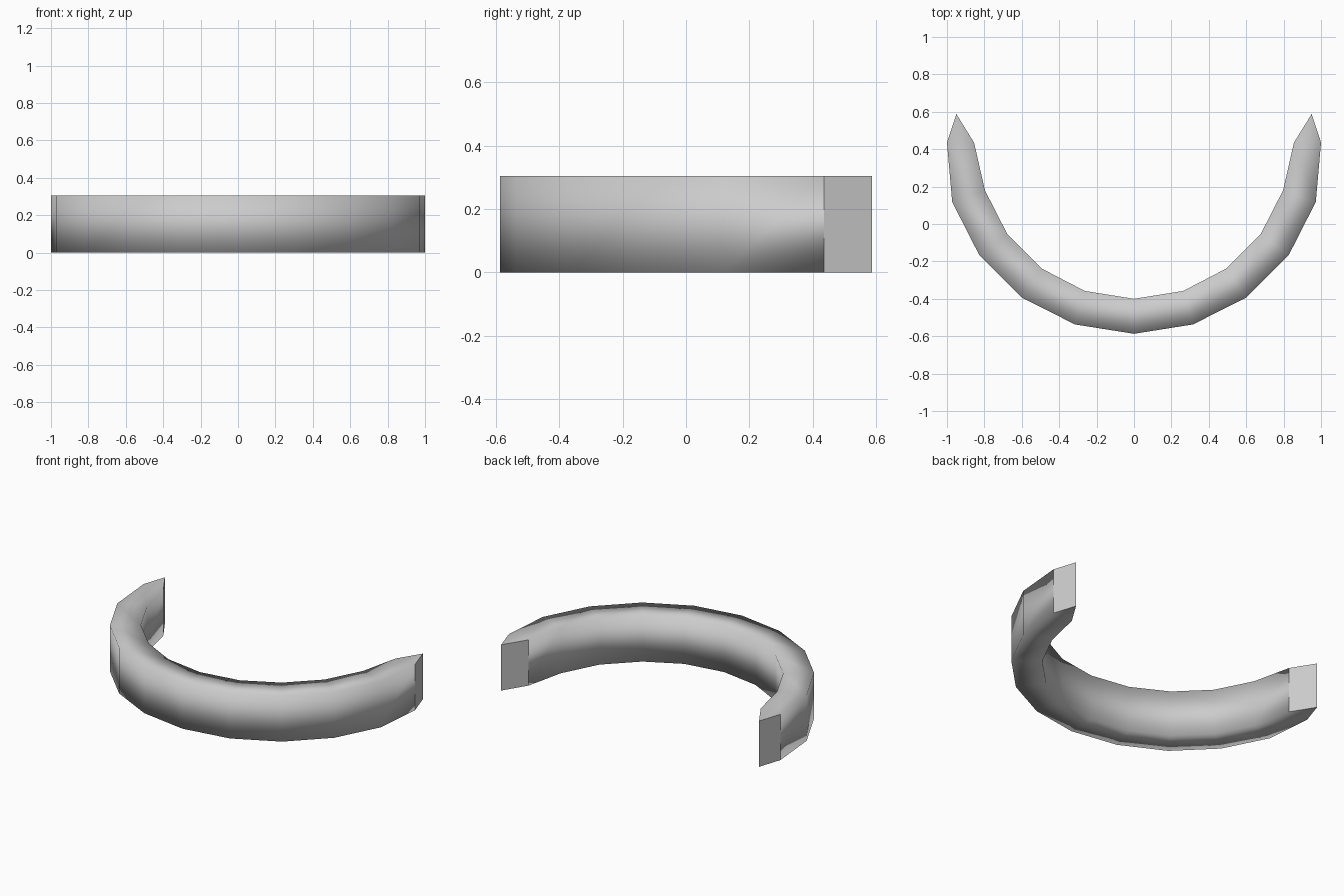
import bpy, bmesh

if "Cube" in bpy.data.objects:
    bpy.data.objects.remove(bpy.data.objects["Cube"])

HEIGHT = 0.305

# Half outlines in plan, from the centre of the bow towards the right tip
OUTER = [(0, -0.587), (0.315, -0.537), (0.6, -0.394), (0.827, -0.167), (0.972, 0.118), (1.0, 0.435)]
INNER = [(0, -0.4), (0.263, -0.358), (0.49, -0.24), (0.677, -0.055), (0.797, 0.18), (0.855, 0.435)]
TIP = (0.95, 0.588)


def mirrored(half):
    """Full left-to-right outline from a right half starting on x = 0."""
    return [(-x, y) for x, y in reversed(half[1:])] + half


bm = bmesh.new()


def column(p):
    """Bottom and top vertex above one plan point."""
    return [bm.verts.new((p[0], p[1], z)) for z in (0, HEIGHT)]


outer = [column(p) for p in mirrored(OUTER)]
inner = [column(p) for p in mirrored(INNER)]
left_tip = column((-TIP[0], TIP[1]))
right_tip = column(TIP)

# Curved band: top, bottom, outer wall and inner wall for each segment
for i in range(len(outer) - 1):
    a, b, c, d = outer[i], outer[i + 1], inner[i + 1], inner[i]
    for k in (0, 1):
        bm.faces.new((a[k], b[k], c[k], d[k]))
    bm.faces.new((a[0], b[0], b[1], a[1]))
    bm.faces.new((c[0], d[0], d[1], c[1]))
for f in bm.faces:
    f.smooth = True

# Pointed ends: triangular caps and two flat walls meeting at the tip
for tip, o, n in ((left_tip, outer[0], inner[0]), (right_tip, outer[-1], inner[-1])):
    for k in (0, 1):
        bm.faces.new((o[k], tip[k], n[k])).smooth = True
    for side in (o, n):
        bm.faces.new((side[0], tip[0], tip[1], side[1]))

bmesh.ops.recalc_face_normals(bm, faces=bm.faces[:])
mesh = bpy.data.meshes.new("curved_band")
bm.to_mesh(mesh)
bm.free()
band = bpy.data.objects.new("curved_band", mesh)
bpy.context.collection.objects.link(band)
